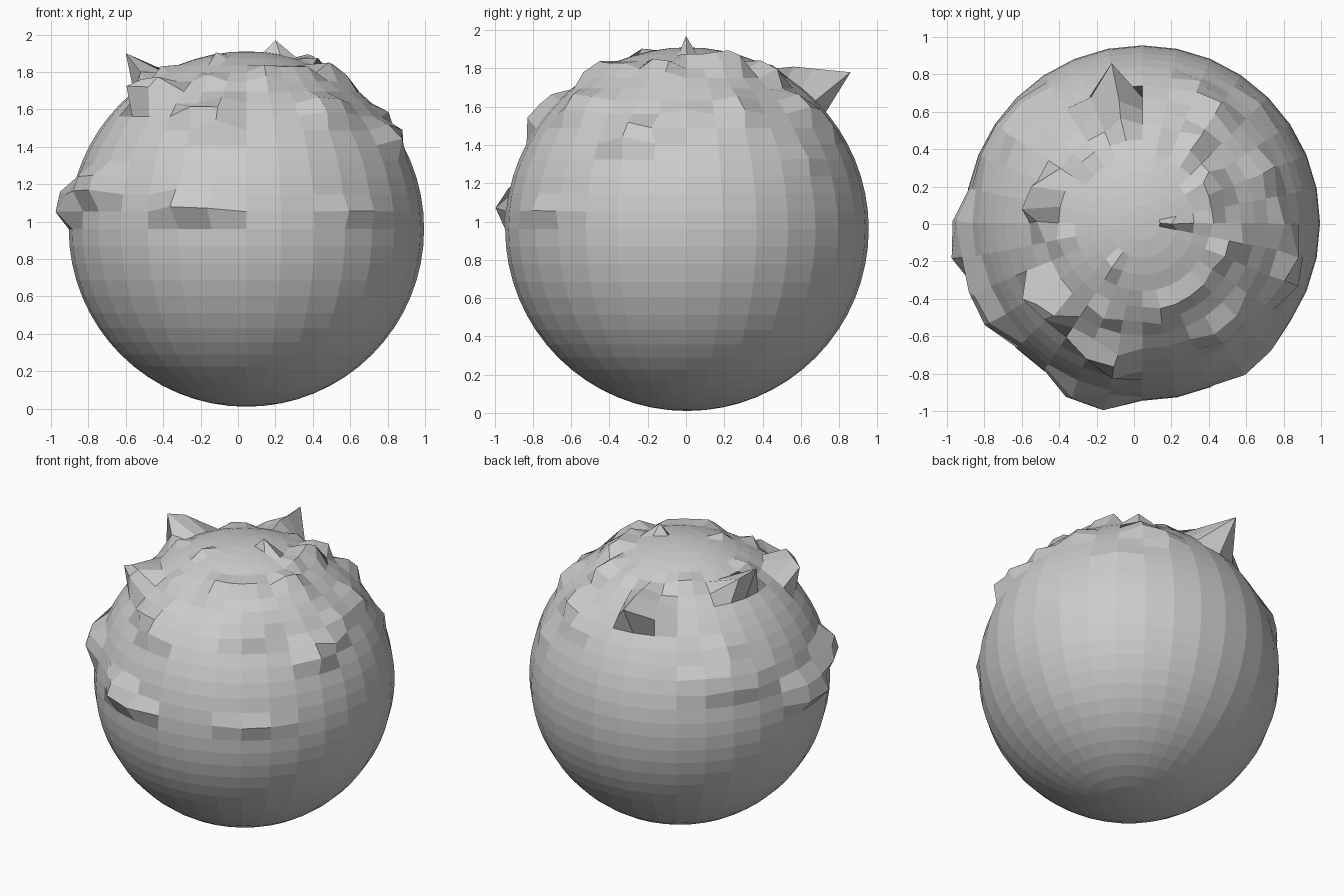
import bpy, bmesh, random
from math import atan2, asin, acos, degrees, hypot, cos, radians
from mathutils import Vector

if "Cube" in bpy.data.objects:
    bpy.data.objects.remove(bpy.data.objects["Cube"])

random.seed(4)
C = Vector((0.045, 0.005, 0.96))
R = 0.95

# Low ledges and lumps: azimuth, elevation, half widths (degrees), height
low = [
    (189, 8, 12, 8, .10), (207, 14, 9, 8, .08), (251, 7, 9, 5, .075),
    (306, 6, 13, 3, .045), (341, 31, 7, 6, .07), (48, 24, 7, 4, .03),
    (147, 20, 18, 5, .04), (145, 33, 7, 6, .04),
]
# Upper lumps: top-view x, y, half width around, half width up, height
upper = [
    (-.50, -.40, .15, .13, .11), (-.16, -.74, .12, .12, .08),
    (.50, -.58, .13, .11, .05), (.32, -.37, .14, .05, .05),
    (.15, -.50, .09, .06, .06), (-.10, -.20, .04, .06, .04),
    (-.16, -.50, .08, .05, .04), (.40, .02, .06, .07, .05),
    (.42, .20, .08, .06, .06), (.35, .42, .09, .06, .06),
    (.52, -.13, .10, .07, .05), (.14, .45, .05, .06, .03),
    (.32, .74, .08, .07, .04), (.45, .60, .10, .06, .05),
    (.77, -.03, .18, .05, .04), (.72, .26, .08, .06, .05),
    (-.12, .65, .11, .15, .09), (-.23, .38, .11, .07, .04),
    (-.50, .08, .16, .08, .09), (-.43, -.08, .09, .06, .05),
    (-.61, .60, .12, .06, .04), (-.42, .79, .08, .05, .03),
]
# Sharp tips
tips = [(-.12, .86, 1.78), (.20, 0, 1.97), (-.60, .08, 1.90),
        (-.55, .20, 1.86), (.88, -.18, 1.49), (-.08, .66, 1.80),
        (.40, .28, 1.87), (-.52, -.43, 1.76)]


def angles(v):
    return degrees(atan2(v.y, v.x)), degrees(asin(max(-1, min(1, v.z / v.length))))


def to_angles(x, y, wa, we, h):
    dx, dy = x - C.x, y - C.y
    r = hypot(dx, dy)
    el = degrees(acos(min(.999, r / (R + h * .6))))
    return (degrees(atan2(dy, dx)), el, degrees(wa / r), degrees(we / R), h)


bumps = low + [to_angles(*u) for u in upper]

# Faceted ball
bm = bmesh.new()
bmesh.ops.create_uvsphere(bm, u_segments=32, v_segments=32, radius=R)
for v in bm.verts:
    if abs(v.co.z) > R * .999:
        continue
    az, el = angles(v.co)
    push = 0
    for a, e, wa, we, h in bumps:
        da = (az - a + 180) % 360 - 180
        if (da / max(wa, 5.7)) ** 2 + ((el - e) / max(we, 2.9)) ** 2 <= 1.0:
            push = max(push, h * random.uniform(.65, 1.1))
    if push:
        v.co *= (R + push) / R
        s = push * .25 * cos(radians(el))
        v.co += Vector([random.uniform(-s, s) for _ in range(3)])

# Pull the nearest vertex out to each tip
for t in tips:
    p = Vector(t) - C
    near = min(bm.verts, key=lambda v: (v.co.normalized() - p.normalized()).length)
    near.co = p
bmesh.ops.translate(bm, verts=bm.verts, vec=C)

me = bpy.data.meshes.new("lumpy_ball")
bm.to_mesh(me)
bm.free()
bpy.context.collection.objects.link(bpy.data.objects.new("lumpy_ball", me))
